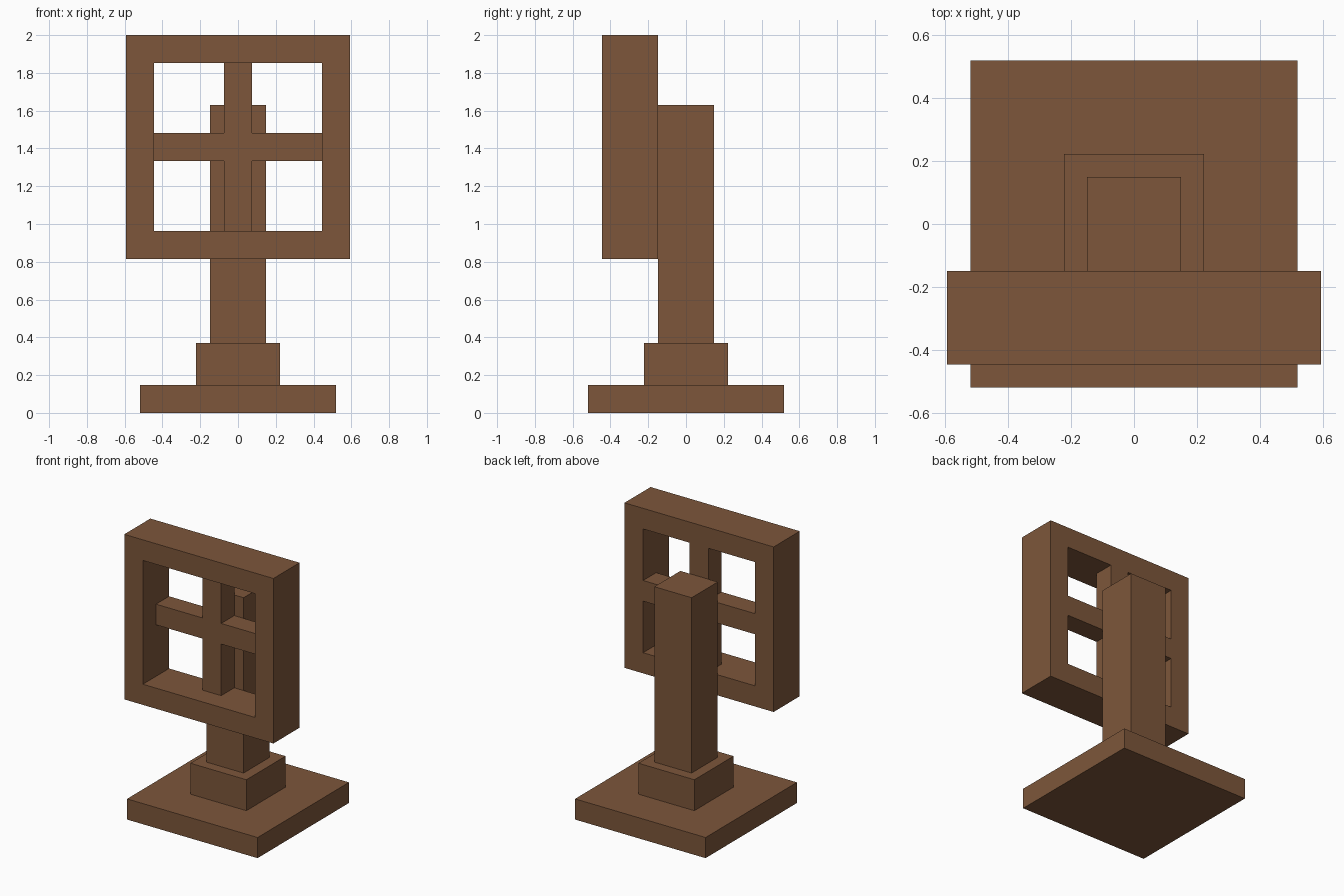
import bpy
import bmesh

cube = bpy.data.objects.get("Cube")
if cube:
    bpy.data.objects.remove(cube, do_unlink=True)

U = 2 / 27  # modelling unit: every part sits on this grid

wood = bpy.data.materials.new("brown wood")
wood.use_nodes = True
colour = (0.205, 0.094, 0.043, 1)
wood.diffuse_color = colour
wood.node_tree.nodes["Principled BSDF"].inputs["Base Color"].default_value = colour


def finish(name, bm):
    bmesh.ops.recalc_face_normals(bm, faces=bm.faces)
    mesh = bpy.data.meshes.new(name)
    bm.to_mesh(mesh)
    bm.free()
    mesh.materials.append(wood)
    obj = bpy.data.objects.new(name, mesh)
    bpy.context.collection.objects.link(obj)


def box(name, x, y, z):
    """Box from (min, max) ranges given in grid units."""
    bm = bmesh.new()
    bmesh.ops.create_cube(bm, size=1)
    for v in bm.verts:
        v.co = [(r[0] if c < 0 else r[1]) * U for c, r in zip(v.co, (x, y, z))]
    finish(name, bm)


def frame(name, outer, inner, y, z_mid):
    """Square frame with an open middle, extruded along y."""
    bm = bmesh.new()
    corners = [(-1, -1), (1, -1), (1, 1), (-1, 1)]
    loops = [[bm.verts.new((sx * h * U, y[0] * U, (z_mid + sz * h) * U))
              for sx, sz in corners] for h in (outer, inner)]
    for i in range(4):
        j = (i + 1) % 4
        bm.faces.new((loops[0][i], loops[0][j], loops[1][j], loops[1][i]))
    ext = bmesh.ops.extrude_face_region(bm, geom=bm.faces[:], use_keep_orig=True)
    verts = [g for g in ext["geom"] if isinstance(g, bmesh.types.BMVert)]
    bmesh.ops.translate(bm, verts=verts, vec=(0, (y[1] - y[0]) * U, 0))
    finish(name, bm)


# Stepped foot and post
box("base_plate", (-7, 7), (-7, 7), (0, 2))
box("post_foot", (-3, 3), (-3, 3), (2, 5))
box("post", (-2, 2), (-2, 2), (5, 22))

# Open square frame on the front of the post
frame("square_frame", 8, 6, (-6, -2), 19)

# Thinner cross bars, flush with the back of the frame
box("upright_bar", (-1, 1), (-4, -2), (13, 25))
box("left_cross_bar", (1, 6), (-4, -2), (18, 20))
box("right_cross_bar", (-6, -1), (-4, -2), (18, 20))
